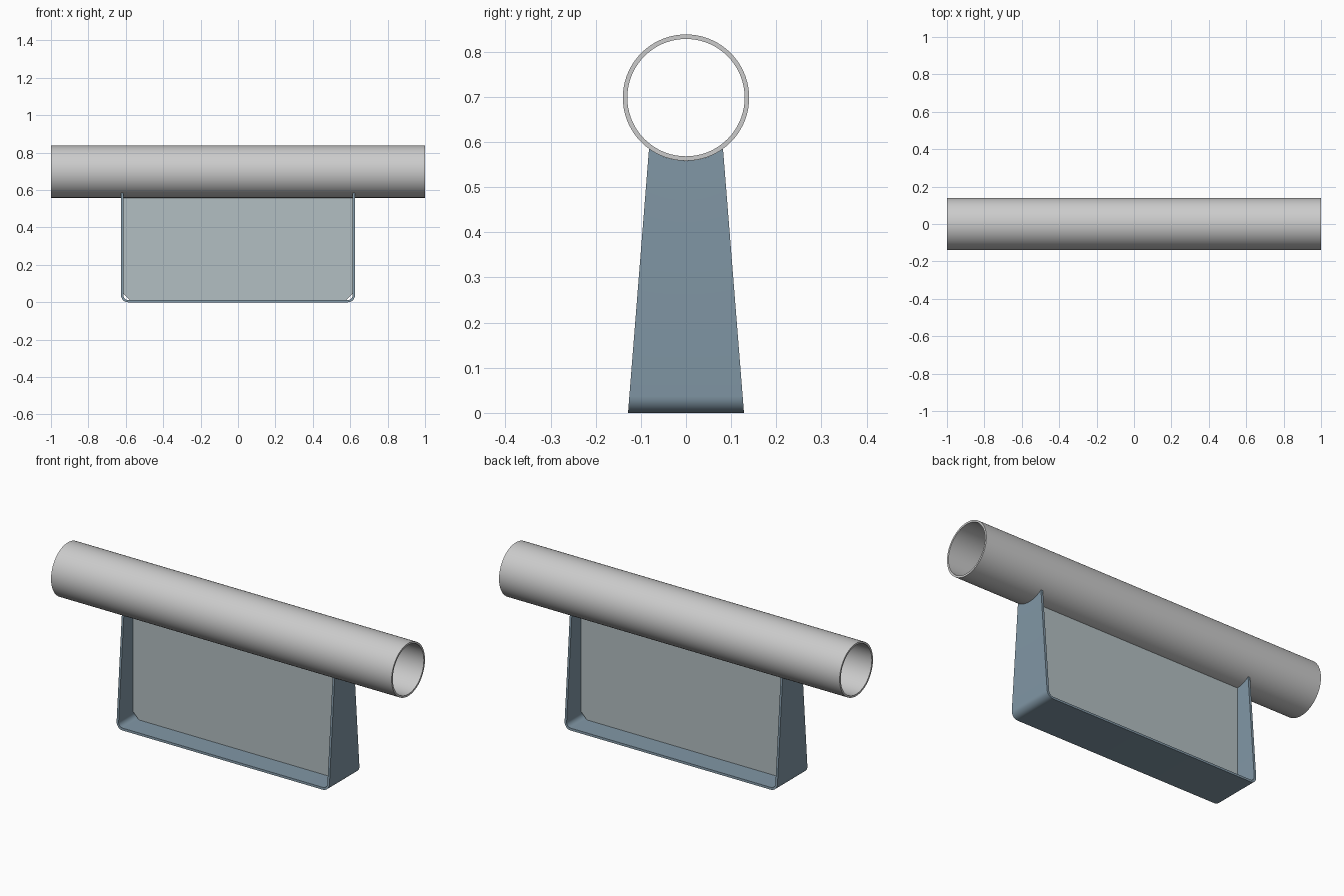
import bpy, bmesh
from math import sin, cos, pi, sqrt

if "Cube" in bpy.data.objects:
    bpy.data.objects.remove(bpy.data.objects["Cube"])

R, R_IN, CZ = 0.14, 0.13, 0.6985      # pipe radii and axis height
HX, T, FILLET = 0.625, 0.012, 0.037   # cradle half length, plate, bend radius
Y_BOT, Y_TOP = 0.1285, 0.082          # cradle half widths


def saddle(y):
    return CZ - sqrt(R * R - y * y)


def make(name, verts, faces, color=None, smooth=True):
    bm = bmesh.new()
    vs = [bm.verts.new(v) for v in verts]
    for f in faces:
        bm.faces.new([vs[i] for i in f])
    bmesh.ops.recalc_face_normals(bm, faces=bm.faces)
    mesh = bpy.data.meshes.new(name)
    bm.to_mesh(mesh)
    bm.free()
    ob = bpy.data.objects.new(name, mesh)
    bpy.context.collection.objects.link(ob)
    if color:
        mat = bpy.data.materials.new(name + "_paint")
        mat.diffuse_color = (*color, 1)
        mat.use_nodes = True
        mat.node_tree.nodes["Principled BSDF"].inputs["Base Color"].default_value = mat.diffuse_color
        mesh.materials.append(mat)
    if smooth:
        bpy.ops.object.select_all(action='DESELECT')
        ob.select_set(True)
        bpy.context.view_layer.objects.active = ob
        bpy.ops.object.shade_smooth_by_angle()
    return ob


# Hollow pipe: rectangular wall section revolved around the x axis
N = 72
wall = [(-1, R), (1, R), (1, R_IN), (-1, R_IN)]
verts = [(x, r * sin(2 * pi * i / N), CZ + r * cos(2 * pi * i / N))
         for i in range(N) for x, r in wall]
faces = [(4 * i + j, 4 * i + (j + 1) % 4,
          4 * ((i + 1) % N) + (j + 1) % 4, 4 * ((i + 1) % N) + j)
         for i in range(N) for j in range(4)]
make("pipe", verts, faces)


# Cradle: bent U plate, narrowing upwards, with its tops cut to the pipe
def u_profile(inset):
    r, c, n = FILLET - inset, HX - FILLET, 8
    arc = [(c + r * sin(pi / 2 * k / n), FILLET - r * cos(pi / 2 * k / n))
           for k in range(n + 1)]
    right = arc + [(HX - inset, None)]          # None marks the saddle cut
    return [(-x, z) for x, z in reversed(right)] + right


outer, inner = u_profile(0), u_profile(T)
loop = outer + inner[::-1]
L, M, STRIPS = len(loop), len(outer), 20
slope = (Y_BOT - Y_TOP) / saddle(Y_TOP)
verts = []
for s in range(STRIPS + 1):
    t = 2 * s / STRIPS - 1
    for x, z in loop:
        y = t * (Y_TOP if z is None else Y_BOT - slope * z)
        verts.append((x, y, saddle(y) if z is None else z))
faces = [(s * L + j, s * L + (j + 1) % L,
          (s + 1) * L + (j + 1) % L, (s + 1) * L + j)
         for s in range(STRIPS) for j in range(L)]
for base in (0, STRIPS * L):
    faces += [(base + j, base + j + 1, base + L - 2 - j, base + L - 1 - j)
              for j in range(M - 1)]
make("cradle", verts, faces, (0.22, 0.31, 0.38))

# Central web plate with clipped lower corners
wx, top, clip = HX - T, CZ - R + 0.003, 0.035
half = [(wx - clip, T), (wx, T + clip), (wx, top)]
outline = half + [(-x, z) for x, z in reversed(half)]
n = len(outline)
verts = [(x, y, z) for y in (-T / 2, T / 2) for x, z in outline]
faces = [tuple(range(n)), tuple(range(n, 2 * n))]
faces += [(i, (i + 1) % n, n + (i + 1) % n, n + i) for i in range(n)]
make("web_plate", verts, faces, (0.45, 0.52, 0.54), smooth=False)
